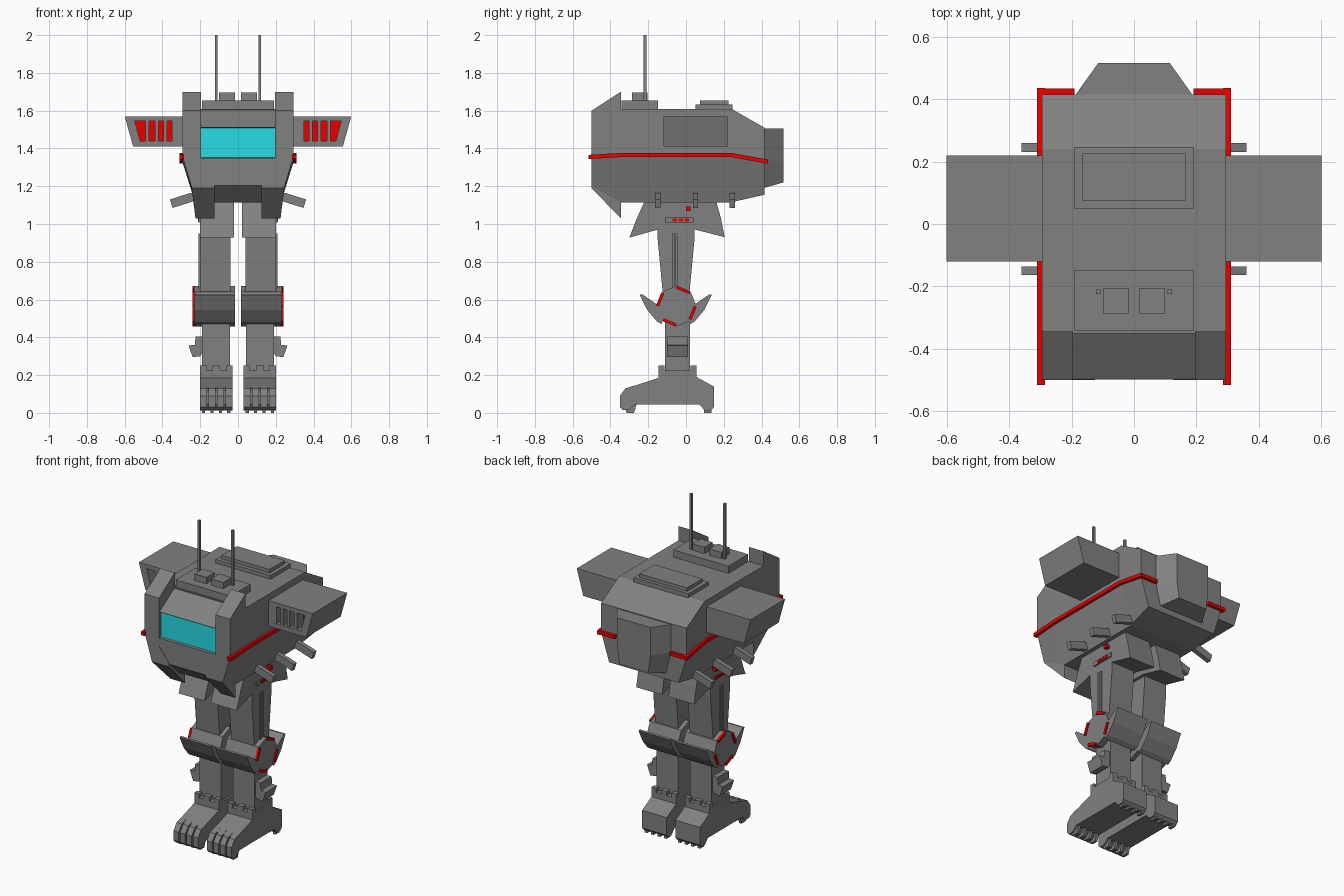
import bpy, bmesh, math
from mathutils import Vector

if "Cube" in bpy.data.objects:
    bpy.data.objects.remove(bpy.data.objects["Cube"])


def mat(name, c):
    m = bpy.data.materials.new(name)
    m.diffuse_color = (*c, 1)
    m.use_nodes = True
    m.node_tree.nodes["Principled BSDF"].inputs["Base Color"].default_value = m.diffuse_color
    return m


GREY = mat("dark_grey", (0.22, 0.22, 0.22))
RED = mat("red", (0.8, 0.0, 0.0))
CYAN = mat("cyan", (0.02, 0.72, 0.78))


def loft(name, rings, m=None):
    """Closed solid through rings of 3D points."""
    bm = bmesh.new()
    vs = [[bm.verts.new(p) for p in r] for r in rings]
    n = len(vs[0])
    bm.faces.new(vs[0])
    bm.faces.new(vs[-1])
    for a, b in zip(vs, vs[1:]):
        for i in range(n):
            j = (i + 1) % n
            bm.faces.new((a[i], a[j], b[j], b[i]))
    bmesh.ops.recalc_face_normals(bm, faces=bm.faces)
    me = bpy.data.meshes.new(name)
    bm.to_mesh(me)
    bm.free()
    ob = bpy.data.objects.new(name, me)
    bpy.context.collection.objects.link(ob)
    me.materials.append(m or GREY)
    return ob


def side_prism(name, prof, x0, x1, m=None):
    """Profile in (y, z), extruded along x."""
    return loft(name, [[(x, y, z) for y, z in prof] for x in (x0, x1)], m)


def front_prism(name, prof, y0, y1, m=None, s=1):
    """Profile in (x, z), extruded along y."""
    return loft(name, [[(s * x, y, z) for x, z in prof] for y in (y0, y1)], m)


def box(name, x0, x1, y0, y1, z0, z1, m=None):
    return side_prism(name, [(y0, z0), (y1, z0), (y1, z1), (y0, z1)], x0, x1, m)


def cut(ob, cutter):
    mod = ob.modifiers.new("cut", 'BOOLEAN')
    mod.object = cutter
    mod.solver = 'EXACT'
    cutter.hide_render = True
    cutter.hide_set(True)


def hull(y, half):
    """Symmetric cross-section from its right half (top to bottom)."""
    return [(x, y, z) for x, z in half] + [(-x, y, z) for x, z in reversed(half)]


# Main hull and rear block
loft("hull", [
    hull(-0.35, [(.295, 1.61), (.295, 1.36), (.225, 1.115)]),
    hull(0.24, [(.295, 1.61), (.295, 1.36), (.225, 1.115)]),
    hull(0.415, [(.295, 1.51), (.295, 1.33), (.24, 1.155)])])
loft("rear_block", [
    hull(0.41, [(.19, 1.505), (.19, 1.33), (.155, 1.19)]),
    hull(0.515, [(.115, 1.505), (.115, 1.33), (.1, 1.22)])])

# Cockpit front with recessed window
side_prism("cockpit", [(-.34, 1.61), (-.495, 1.512), (-.475, 1.508), (-.475, 1.352),
                       (-.498, 1.35), (-.498, 1.205), (-.40, 1.115), (-.34, 1.115)], -.197, .197)
box("window", -.195, .195, -.482, -.47, 1.352, 1.508, CYAN)

# Roof hatch and sensor base
box("hatch_base", -.19, .19, .05, .247, 1.6, 1.633)
box("hatch_lid", -.165, .165, .075, .225, 1.63, 1.655)
box("sensor_base", -.19, .19, -.342, -.147, 1.6, 1.655)

for s in (-1, 1):
    # Front corner armour
    low = [(.125, 1.21), (.195, 1.30)]
    loft("corner_armour", [
        [(s * x, -.5, z) for x, z in [(.195, 1.6), (.295, 1.6), (.295, 1.36), (.247, 1.2), (.244, 1.19), (.125, 1.19)] + low],
        [(s * x, -.345, z) for x, z in [(.195, 1.7), (.295, 1.7), (.295, 1.36), (.225, 1.115), (.225, 1.03), (.125, 1.03)] + low]])

    # Roof sensors and antennas
    box("sensor", s * .017, s * .1, -.287, -.205, 1.65, 1.695)
    box("antenna", s * .108, s * .122, -.224, -.21, 1.65, 2.0)

    # Red hull stripe
    path = [(-.515, 1.355), (-.35, 1.365), (.24, 1.365), (.435, 1.33)]
    loft("side_stripe", [[(s * x, y, z + d) for x, d in
                          ((.285, -.011), (.31, -.011), (.31, .011), (.285, .011))] for y, z in path], RED)
    box("rear_stripe", s * .19, s * .309, .41, .434, 1.32, 1.341, RED)

    # Shoulder pod with deep slatted red vent
    pod = front_prism("pod", [(.28, 1.57), (.6, 1.57), (.555, 1.41), (.28, 1.41)], -.12, .22, s=s)
    vent = [(.333, 1.545), (.547, 1.545), (.518, 1.44), (.333, 1.44)]
    cut(pod, front_prism("vent_cutter", vent, -.15, -.04, s=s))
    front_prism("vent_glow", vent, -.055, -.035, RED, s)
    for x in (.34, .386, .43, .48):
        box("vent_slat", s * (x - .009), s * (x + .009), -.119, -.04, 1.438, 1.547)

    # Side guns
    for y in (-.15, .05, .245):
        front_prism("gun", [(.22, 1.165), (.25, 1.165), (.36, 1.13), (.347, 1.085), (.22, 1.125)], y - .014, y + .014, s=s)

    # Hip skirt with light panel
    skirt = [(-.22, 1.12), (.16, 1.12), (.185, 1.03), (.205, .93), (.05, .97), (-.15, .97), (-.3, .928), (-.26, 1.03)]
    side_prism("hip", skirt, s * .022, s * .2)
    box("hip_panel", s * .19, s * .208, -.11, .04, 1.008, 1.034)
    for y in (-.06, -.028, .004):
        box("hip_light", s * .2, s * .212, y - .012, y + .012, 1.012, 1.03, RED)
    box("hip_lamp", s * .19, s * .225, 0, .024, 1.07, 1.092, RED)

    # Thigh with side rods
    side_prism("thigh", [(-.15, .98), (.045, .98), (.045, .92), (.015, .6), (-.12, .6), (-.15, .92)], s * .04, s * .2)
    for y in (-.068, -.05):
        box("thigh_rod", s * .19, s * .208, y - .006, y + .006, .64, .95)

    # Octagonal knee, guards and red rim lights
    cy, cz, r = -.051, .565, .107
    side_prism("knee", [(cy + r * math.cos(k * math.pi / 4), cz + r * math.sin(k * math.pi / 4))
                        for k in range(8)], s * .015, s * .232)
    guard = [(-.245, .625), (-.232, .628), (-.155, .575), (-.11, .52), (-.13, .47), (-.155, .485), (-.205, .545)]
    side_prism("knee_guard_front", guard, s * .015, s * .232)
    side_prism("knee_guard_rear", [(-.108 - y, z) for y, z in guard], s * .015, s * .232)
    for k in range(4):
        a = math.radians(67.5 + 90 * k)
        n, t = Vector((math.cos(a), math.sin(a))), Vector((-math.sin(a), math.cos(a)))
        c = Vector((cy, cz)) + n * .093
        side_prism("knee_light", [c + n * i * .008 + t * j * .037 for i, j in
                                  ((-1, -1), (1, -1), (1, 1), (-1, 1))], s * .226, s * .24, RED)

    # Shin and outer calf pod
    box("shin", s * .042, s * .19, -.11, .02, .2, .56)
    front_prism("calf_pod", [(.18, .405), (.225, .405), (.228, .36), (.262, .357), (.24, .295), (.2, .3), (.18, .33)],
                -.1, .01, s=s)

    # Foot, ankle collar teeth, toes and claws
    side_prism("foot", [(-.29, .045), (-.3, .135), (-.145, .185), (-.145, .225), (.055, .225), (.055, .19),
                        (.147, .14), (.147, .03), (.13, .012), (.1, .012), (.07, .045)], s * .03, s * .2)
    for x0, x1 in ((.03, .062), (.095, .135), (.168, .2)):
        for y0, y1 in ((-.145, -.115), (.025, .055)):
            box("collar_tooth", s * x0, s * x1, y0, y1, .2, .25)
    for i in range(4):
        x = .03 + i * .0447
        side_prism("toe", [(-.27, .045), (-.3, .016), (-.335, .014), (-.35, .03), (-.35, .09), (-.32, .13),
                           (-.27, .146)], s * x, s * (x + .036))
        side_prism("claw", [(-.26, .05), (-.275, 0), (-.315, 0), (-.325, .03)], s * (x + .01), s * (x + .027))
        box("heel_claw", s * (x + .01), s * (x + .027), .095, .135, 0, .03)
